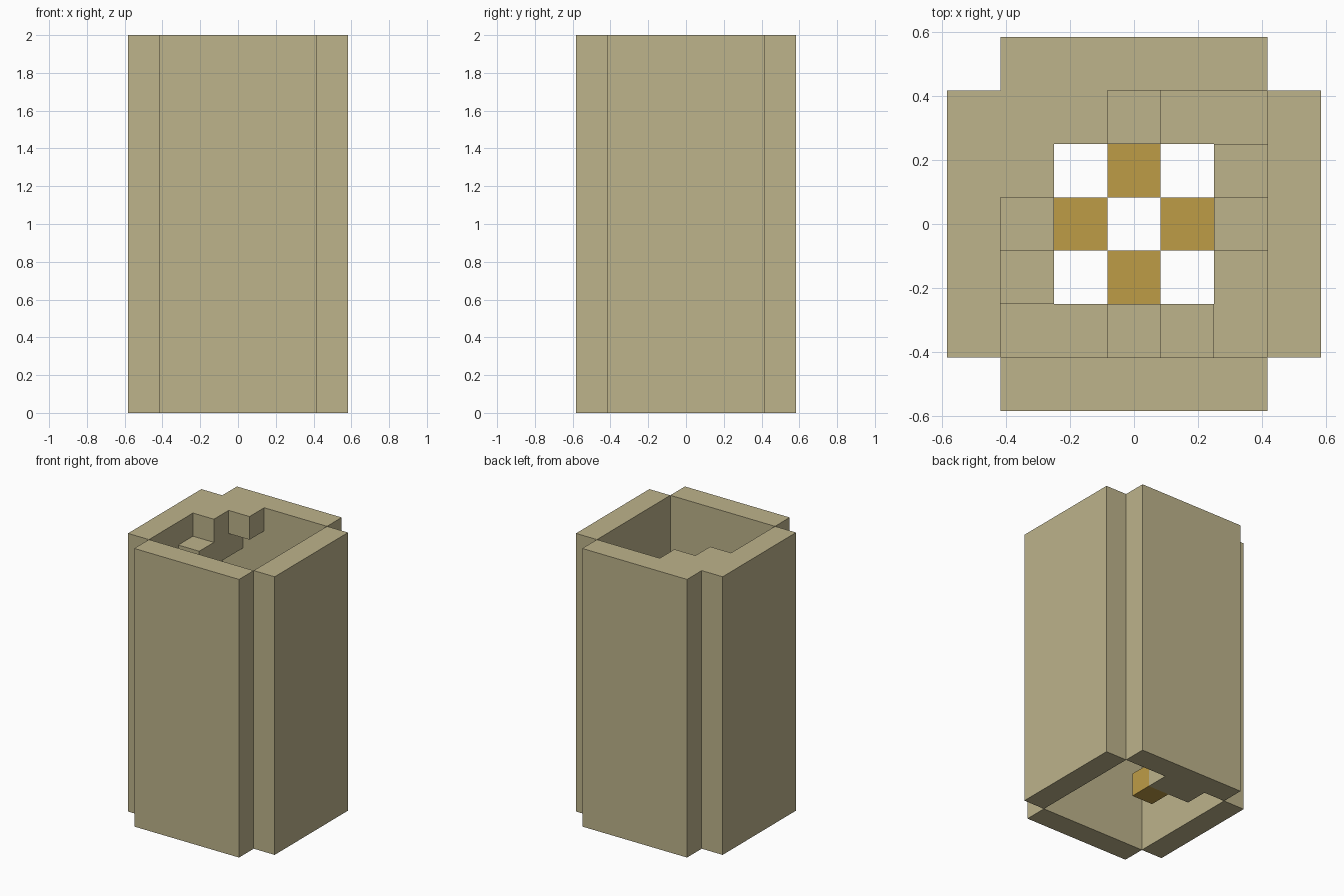
import bpy, bmesh
from mathutils import Vector

UNIT = 1 / 6          # edge of one building block
LEVELS = 12           # tower height in blocks

cube = bpy.data.objects.get("Cube")
if cube:
    bpy.data.objects.remove(cube, do_unlink=True)


def make_material(name, rgb):
    mat = bpy.data.materials.new(name)
    mat.use_nodes = True
    color = (*rgb, 1)
    mat.diffuse_color = color
    bsdf = next(n for n in mat.node_tree.nodes if n.type == 'BSDF_PRINCIPLED')
    bsdf.inputs["Base Color"].default_value = color
    return mat


def column(x, y, low, high):
    """Blocks of one vertical run, clipped to the tower height."""
    return {(x, y, z) for z in range(max(low, 0), min(high, LEVELS))}


def build_blocks(name, cells, solid, mat):
    """Skin the blocks, leaving out faces that touch any other block."""
    bm = bmesh.new()
    for cell in cells:
        for axis in range(3):
            for sign in (-1, 1):
                normal = Vector((0, 0, 0))
                normal[axis] = sign
                if tuple(int(c + n) for c, n in zip(cell, normal)) in solid:
                    continue
                side = Vector((0, 0, 0))
                side[(axis + 1) % 3] = 1
                up = normal.cross(side)
                centre = Vector(cell) + Vector((0, 0, 0.5)) + normal / 2
                corners = [centre + (side * a + up * b) / 2
                           for a, b in ((-1, -1), (1, -1), (1, 1), (-1, 1))]
                bm.faces.new([bm.verts.new(c * UNIT) for c in corners])
    bmesh.ops.remove_doubles(bm, verts=bm.verts, dist=0.001)
    # Merge the block faces into large flat panels
    bmesh.ops.dissolve_limit(bm, angle_limit=0.01, verts=bm.verts, edges=bm.edges)
    mesh = bpy.data.meshes.new(name)
    bm.to_mesh(mesh)
    bm.free()
    mesh.materials.append(mat)
    obj = bpy.data.objects.new(name, mesh)
    bpy.context.collection.objects.link(obj)


def quarter_turns(x, y):
    """The same spot on the back, left, front and right sides, in turn."""
    for _ in range(4):
        yield x, y
        x, y = y, -x


# Four outer walls
walls = set()
for i in range(-2, 3):
    for x, y in quarter_turns(i, 3):
        walls |= column(x, y, 0, LEVELS)

# Winding stair: two single steps and a two-block corner landing per side
stair = set()
for offset, rise in ((-1, 1), (0, 2), (1, 3), (2, 3)):
    for side, (x, y) in enumerate(quarter_turns(offset, 2)):
        top = side * 3 + rise
        stair |= column(x, y, top - 2, top)
# The next turn begins with a half-height step at the top
stair |= column(-1, 2, LEVELS - 1, LEVELS + 1)

# One lamp on the inner edge of the middle step of each side
lamps = set()
for side, (x, y) in enumerate(quarter_turns(0, 1)):
    lamps |= column(x, y, side * 3, side * 3 + 1)

sand = make_material("sand_stone", (0.509, 0.451, 0.258))
gold = make_material("lamp_gold", (0.515, 0.333, 0.062))

solid = walls | stair | lamps
build_blocks("outer_walls", walls, solid, sand)
build_blocks("winding_stair", stair, solid, sand)
build_blocks("stair_lamps", lamps, solid, gold)
